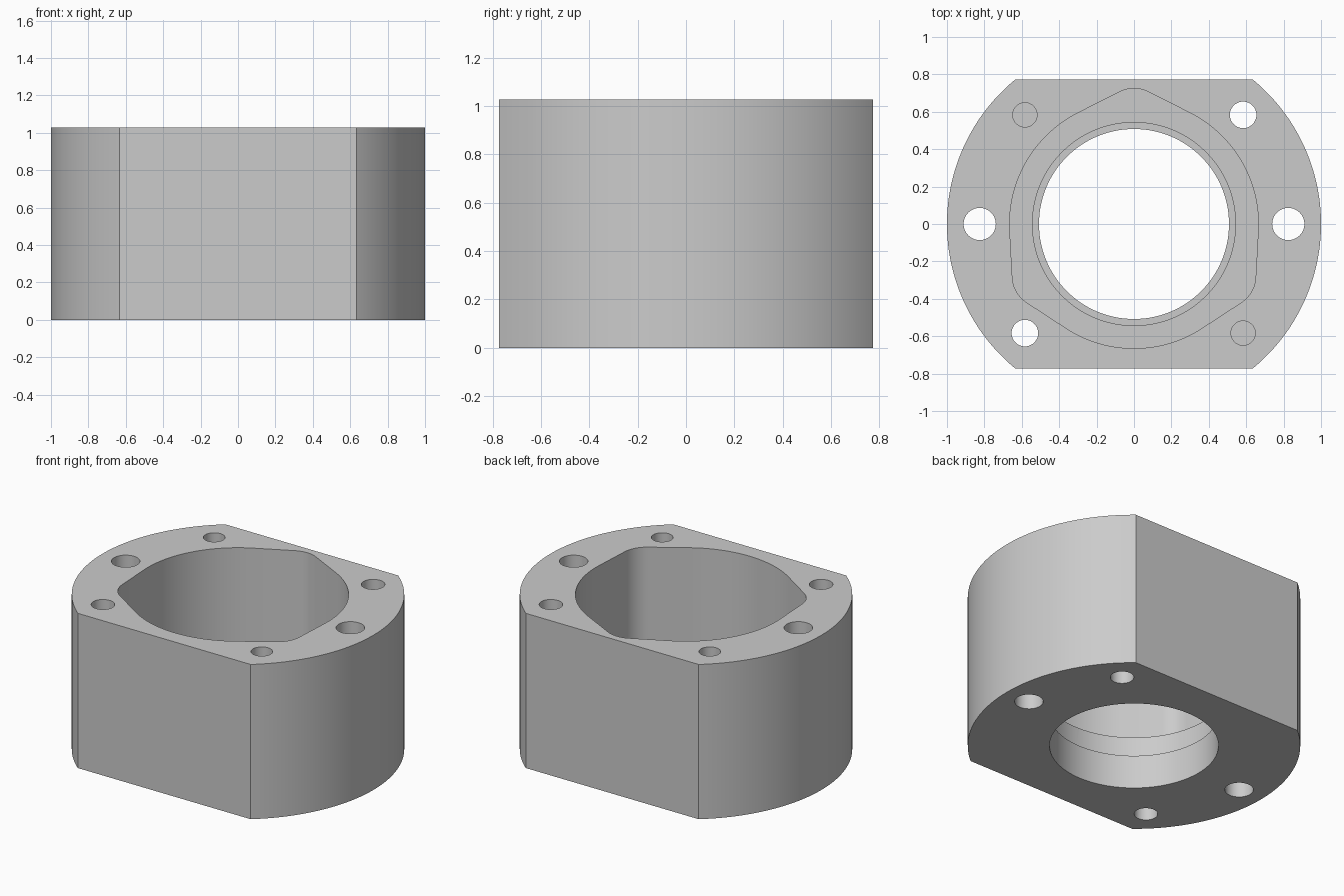
import bpy, bmesh
from math import sin, cos, acos, asin, pi, radians

if "Cube" in bpy.data.objects:
    bpy.data.objects.remove(bpy.data.objects["Cube"])

HEIGHT = 1.027
FLAT_Y = 0.773
BOLT_R = 0.825      # bolt circle
TOP = HEIGHT + 0.1  # cutters overshoot the open ends


def arc(r, a0, a1, n, cx=0, cy=0):
    return [(cx + r * cos(a0 + (a1 - a0) * i / n),
             cy + r * sin(a0 + (a1 - a0) * i / n)) for i in range(n + 1)]


def prism(name, profile, z0, z1):
    """Closed solid from a counter-clockwise outline."""
    bm = bmesh.new()
    base = bm.faces.new([bm.verts.new((x, y, z0)) for x, y in profile])
    top = bmesh.ops.extrude_face_region(bm, geom=[base])["geom"]
    for v in top:
        if isinstance(v, bmesh.types.BMVert):
            v.co.z = z1
    bmesh.ops.recalc_face_normals(bm, faces=bm.faces)
    mesh = bpy.data.meshes.new(name)
    bm.to_mesh(mesh)
    bm.free()
    ob = bpy.data.objects.new(name, mesh)
    bpy.context.collection.objects.link(ob)
    return ob


def cylinder(name, r, z0, z1, x=0, y=0, n=48):
    return prism(name, arc(r, 0, 2 * pi, n, x, y)[:-1], z0, z1)


# Round body with flats on front and back
half = asin(FLAT_Y)
body = prism("housing", arc(1, -half, half, 64) + arc(1, pi - half, pi + half, 64), 0, HEIGHT)

# Pocket outline: a circle with three rounded lobes joined by tangents
R, TIP_R, TIP_D = 0.665, 0.17, 0.555
t = acos((R - TIP_R) / TIP_D)
outline = []
for k in range(3):
    a = radians(90 + 120 * k)
    outline += arc(TIP_R, a - t, a + t, 14, TIP_D * cos(a), TIP_D * sin(a))
    outline += arc(R, a + t, a + radians(120) - t, 28)

# Pocket, bearing seat and through bore
cutters = [prism("pocket_cutter", outline, 0.37, TOP),
           cylinder("seat_cutter", 0.543, 0.223, 0.6, n=128),
           cylinder("bore_cutter", 0.508, -0.1, 0.6, n=128)]

# Bolt holes: two wide and two narrow go through, two are blind
for angle, r, floor in ((0, 0.086, -0.1), (45, 0.071, -0.1), (135, 0.065, 0.6)):
    for a in (radians(angle), radians(angle + 180)):
        cutters.append(cylinder("hole_cutter", r, floor, TOP,
                                BOLT_R * cos(a), BOLT_R * sin(a)))

for c in cutters:
    c.hide_render = True
    mod = body.modifiers.new(c.name, "BOOLEAN")
    mod.operation, mod.solver, mod.object = "DIFFERENCE", "EXACT", c

# Bake the cuts and drop the cutters
deps = bpy.context.evaluated_depsgraph_get()
result = bpy.data.meshes.new_from_object(body.evaluated_get(deps))
body.modifiers.clear()
body.data = result
for c in cutters:
    bpy.data.objects.remove(c)

# Grey metal
grey = bpy.data.materials.new("grey metal")
grey.use_nodes = True
colour = (0.6, 0.6, 0.6, 1)
grey.diffuse_color = colour
grey.node_tree.nodes["Principled BSDF"].inputs["Base Color"].default_value = colour
body.data.materials.clear()
body.data.materials.append(grey)

bpy.ops.object.select_all(action="DESELECT")
body.select_set(True)
bpy.context.view_layer.objects.active = body
bpy.ops.object.shade_smooth_by_angle(angle=radians(30))
